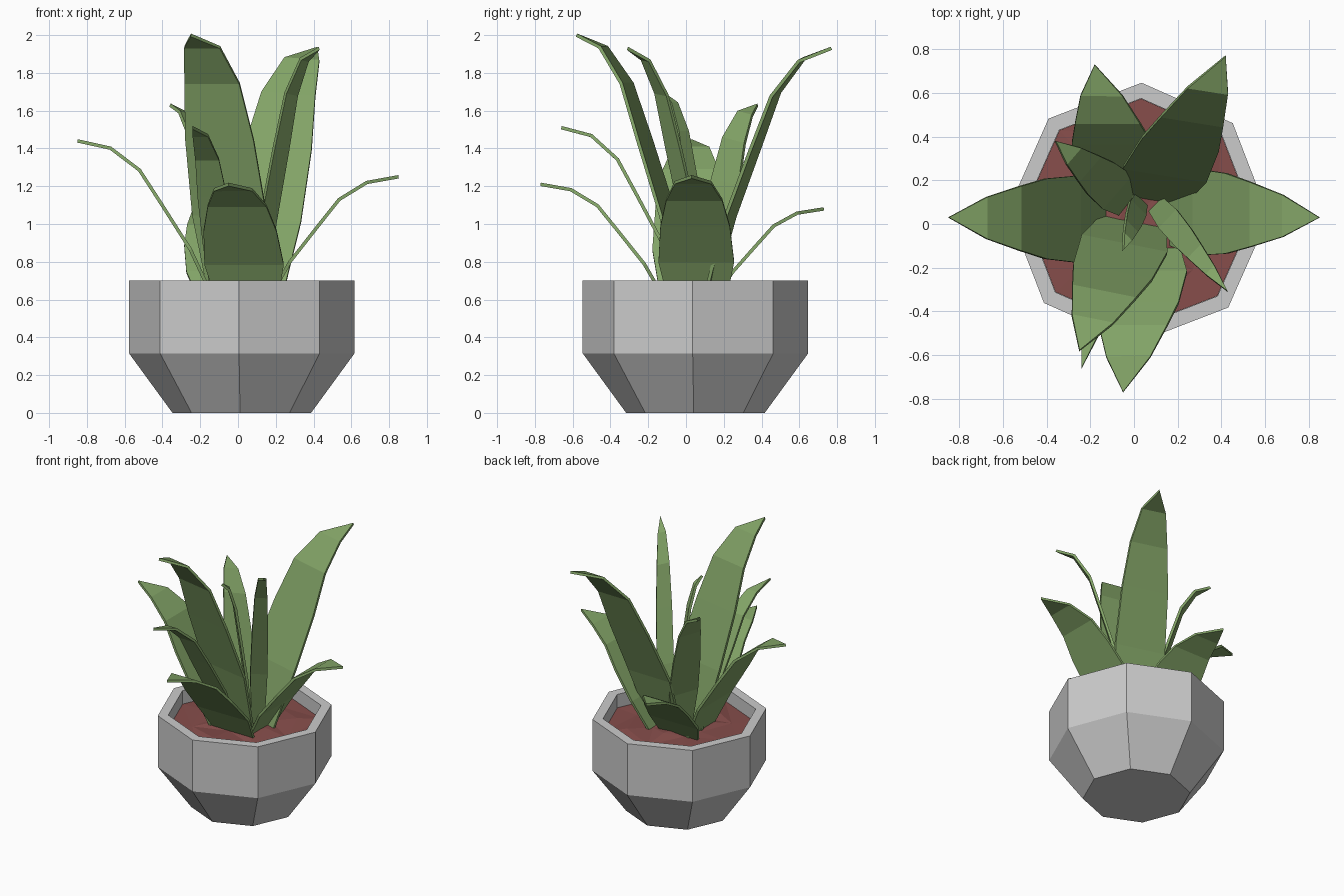
import bpy, bmesh, math, random
from mathutils import Vector

if "Cube" in bpy.data.objects:
    bpy.data.objects.remove(bpy.data.objects["Cube"])

random.seed(4)
POT_CENTRE = Vector((0.02, 0.05, 0))
SIDES, TURN = 8, math.radians(-1.4)


def material(name, colour):
    m = bpy.data.materials.new(name)
    m.diffuse_color = (*colour, 1)
    m.use_nodes = True
    m.node_tree.nodes["Principled BSDF"].inputs["Base Color"].default_value = m.diffuse_color
    return m


def to_object(name, bm, mat=None):
    mesh = bpy.data.meshes.new(name)
    bmesh.ops.recalc_face_normals(bm, faces=bm.faces)
    bm.to_mesh(mesh)
    bm.free()
    ob = bpy.data.objects.new(name, mesh)
    bpy.context.collection.objects.link(ob)
    if mat:
        mesh.materials.append(mat)
    return ob


def ring(bm, r, z, jitter=0):
    out = []
    for i in range(SIDES):
        a = TURN + i * math.tau / SIDES
        p = Vector((r * math.cos(a), r * math.sin(a), z + random.uniform(-jitter, jitter)))
        out.append(bm.verts.new(p + POT_CENTRE))
    return out


def bridge(bm, a, b):
    for i in range(SIDES):
        j = (i + 1) % SIDES
        bm.faces.new((a[i], a[j], b[j], b[i]))


# Octagonal pot: tapered foot, straight wall, flat rim, inner wall and floor
bm = bmesh.new()
rings = [ring(bm, r, z) for r, z in
         [(0.367, 0), (0.597, 0.315), (0.597, 0.70), (0.525, 0.70), (0.525, 0.55)]]
for a, b in zip(rings, rings[1:]):
    bridge(bm, a, b)
bm.faces.new(rings[0])
bm.faces.new(rings[-1])
to_object("pot", bm, material("stone_grey", (0.59, 0.57, 0.56)))

# Lumpy soil
bm = bmesh.new()
rings = [ring(bm, 0.524, 0.6), ring(bm, 0.36, 0.61, 0.02), ring(bm, 0.18, 0.62, 0.02)]
for a, b in zip(rings, rings[1:]):
    bridge(bm, a, b)
bm.faces.new(rings[-1])
bmesh.ops.triangulate(bm, faces=bm.faces)
to_object("soil", bm, material("soil_red", (0.24, 0.075, 0.07)))

# Leaves: one shared shape of (reach, rise, width) fractions from base to tip
LEAF = [(0, 0, 0.75), (0.18, 0.33, 1), (0.39, 0.61, 0.92), (0.55, 0.82, 0.74), (0.76, 0.955, 0.48)]
green = material("leaf_green", (0.225, 0.37, 0.135))


def leaf(name, base, tip, width, side, thickness=0.018):
    base, tip = Vector((*base, 0.58)), Vector(tip)
    span, side = tip - base, Vector(side).normalized()
    bm = bmesh.new()
    prev = None
    for reach, rise, w in LEAF:
        c = base + Vector((span.x * reach, span.y * reach, span.z * rise))
        pair = [bm.verts.new(c + side * width * w * s) for s in (-0.5, 0.5)]
        if prev:
            bm.faces.new((prev[0], prev[1], pair[1], pair[0]))
        prev = pair
    bm.faces.new((prev[0], prev[1], bm.verts.new(tip)))
    ob = to_object(name, bm, green)
    mod = ob.modifiers.new("thickness", 'SOLIDIFY')
    mod.thickness, mod.offset = thickness, 0


# Wide outer leaves
leaf("leaf_back_right_tall", (0.08, 0.11), (0.42, 0.77, 1.93), 0.39, (1, -0.16, -0.08))
leaf("leaf_front_tall", (0.0, 0.01), (-0.25, -0.58, 2.0), 0.40, (1, -0.2, 0))
leaf("leaf_left", (-0.12, 0.02), (-0.85, 0.03, 1.44), 0.40, (0, 1, 0))
leaf("leaf_right", (0.15, 0.06), (0.85, 0.03, 1.25), 0.40, (0, 1, 0))
leaf("leaf_front_low", (0.05, -0.10), (-0.05, -0.77, 1.21), 0.42, (1, 0, 0))
leaf("leaf_back_low", (-0.05, 0.14), (-0.18, 0.73, 1.08), 0.40, (1, 0, 0))

# Narrow inner leaves
leaf("leaf_back_left_narrow", (-0.02, 0.10), (-0.36, 0.38, 1.63), 0.21, (0.64, 0.74, -0.2))
leaf("leaf_front_left_narrow", (-0.07, 0.0), (-0.24, -0.66, 1.51), 0.17, (1, 0, 0))
leaf("leaf_front_right_narrow", (0.10, 0.09), (0.43, -0.31, 1.93), 0.12, (0.68, 0.72, -0.15))
leaf("leaf_centre_narrow", (0.03, 0.11), (-0.05, -0.12, 1.69), 0.10, (0.7, -0.7, 0))
